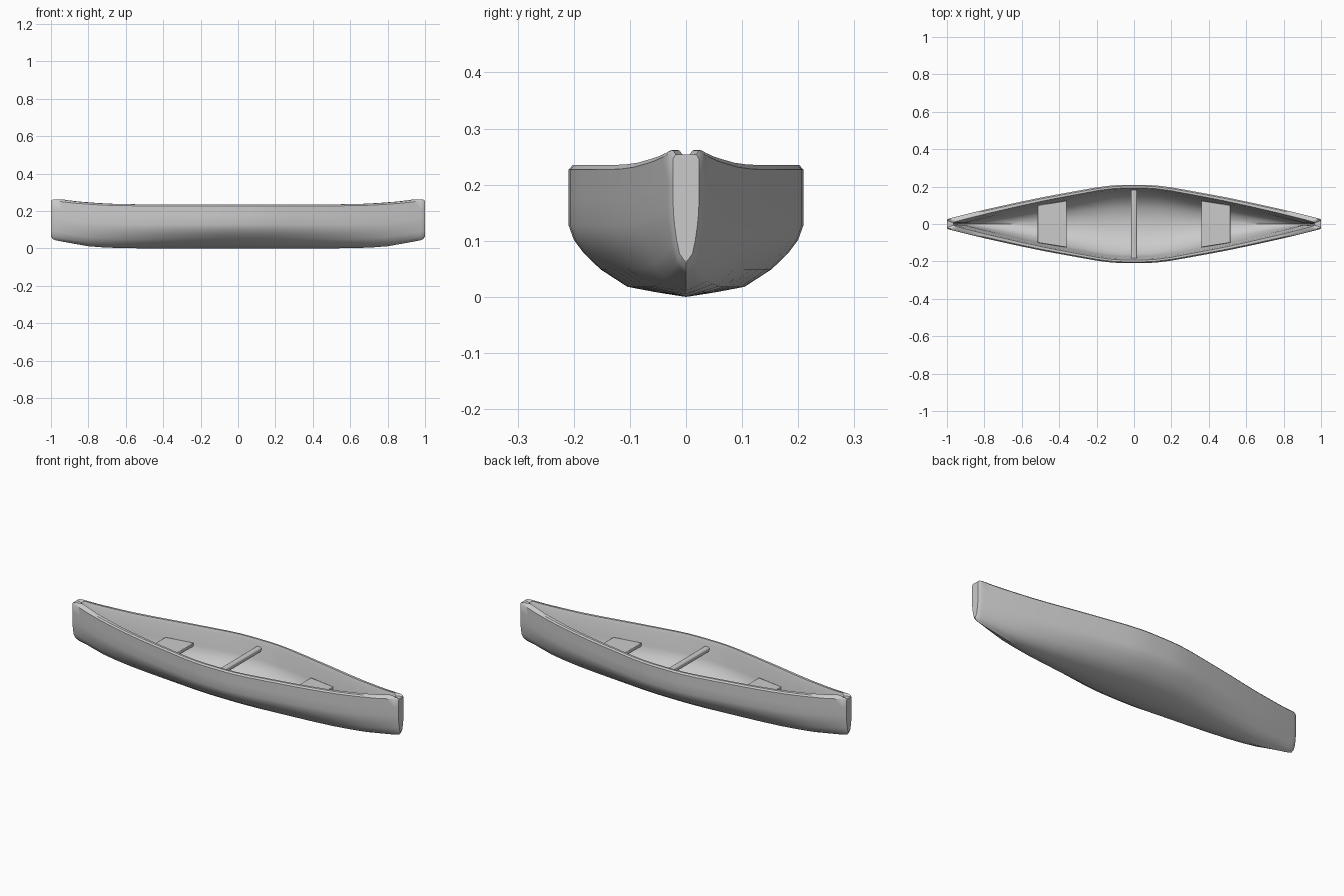
import bpy, bmesh

if "Cube" in bpy.data.objects:
    bpy.data.objects.remove(bpy.data.objects["Cube"])

# Hull stations: x, half width, keel height, gunwale height
HALF = [(0.0, .209, 0, .235), (.06, .209, 0, .235), (.12, .206, 0, .235),
        (.2, .196, 0, .235), (.3, .178, 0, .235), (.4, .160, 0, .235),
        (.5, .141, 0, .235), (.62, .116, .001, .236), (.72, .094, .005, .239),
        (.8, .076, .011, .244), (.88, .057, .025, .250), (.94, .042, .036, .257),
        (.975, .033, .043, .262), (.99, .029, .049, .261), (1.0, .023, .062, .254)]
STATIONS = [(-x, w, b, t) for x, w, b, t in HALF[:0:-1]] + HALF

# Cross-section: fraction of half width, fraction of depth
SECTION = [(0, 0), (.25, .035), (.5, .077), (.73, .21), (.87, .33),
           (.955, .43), (1, .54), (1, .75)]


def half_ring(w, b, t):
    depth = t - b
    outer = [(w * f, b + depth * g) for f, g in SECTION]
    outer += [(w, t - .008), (w - min(.007, w * .2), t)]
    wi = max(w - .036, .004)
    fl = b + .018
    inner = [(wi * f, fl + (t - fl) * g) for f, g in SECTION[:-1]]
    inner += [(max(w - .024, .005), t - .02), (max(w - .017, .006), t)]
    return outer, inner


def mirror_profile(p):
    return [(-y, z) for y, z in p[:0:-1]] + p


def add_object(name, bm, angle=0.6):
    bmesh.ops.recalc_face_normals(bm, faces=bm.faces)
    mesh = bpy.data.meshes.new(name)
    bm.to_mesh(mesh)
    bm.free()
    ob = bpy.data.objects.new(name, mesh)
    bpy.context.collection.objects.link(ob)
    bpy.ops.object.select_all(action='DESELECT')
    ob.select_set(True)
    bpy.context.view_layer.objects.active = ob
    bpy.ops.object.shade_smooth_by_angle(angle=angle)
    return ob


# Hull: outer skin, gunwale and inner skin lofted as one closed ring
bm = bmesh.new()
rings = []
for x, w, b, t in STATIONS:
    outer, inner = half_ring(w, b, t)
    o = [bm.verts.new((x, y, z)) for y, z in mirror_profile(outer)]
    i = [bm.verts.new((x * .965, y, z)) for y, z in mirror_profile(inner)]
    rings.append((o, i))
for (o0, i0), (o1, i1) in zip(rings, rings[1:]):
    r0, r1 = o0 + i0[::-1], o1 + i1[::-1]
    n = len(r0)
    for k in range(n):
        m = (k + 1) % n
        bm.faces.new((r0[k], r0[m], r1[m], r1[k]))
# Stem ends
for o, i in (rings[0], rings[-1]):
    bm.faces.new(o)
    bm.faces.new(i)
    bm.faces.new((o[0], o[-1], i[-1], i[0]))
add_object("hull", bm, 0.7)


# Seats: tapered boards that follow the hull sides
def seat(name, side):
    bm = bmesh.new()
    plan = [(.36, -.125), (.515, -.1), (.515, .1), (.36, .125)]
    face = bm.faces.new([bm.verts.new((side * x, y, .128)) for x, y in plan])
    ext = bmesh.ops.extrude_face_region(bm, geom=[face])
    top = [v for v in ext["geom"] if isinstance(v, bmesh.types.BMVert)]
    bmesh.ops.translate(bm, vec=(0, 0, .02), verts=top)
    ob = add_object(name, bm)
    bev = ob.modifiers.new("soft_edges", 'BEVEL')
    bev.width, bev.segments = .003, 2


seat("bow_seat", 1)
seat("stern_seat", -1)

# Thwart: rounded crossbar amidships
bm = bmesh.new()
bmesh.ops.create_cube(bm, size=1)
bmesh.ops.scale(bm, vec=(.032, .366, .026), verts=bm.verts)
bmesh.ops.translate(bm, vec=(0, 0, .188), verts=bm.verts)
long_edges = [e for e in bm.edges if abs(e.verts[0].co.y - e.verts[1].co.y) > .1]
bmesh.ops.bevel(bm, geom=long_edges, offset=.008, segments=4, profile=.5, affect='EDGES')
add_object("thwart", bm)
